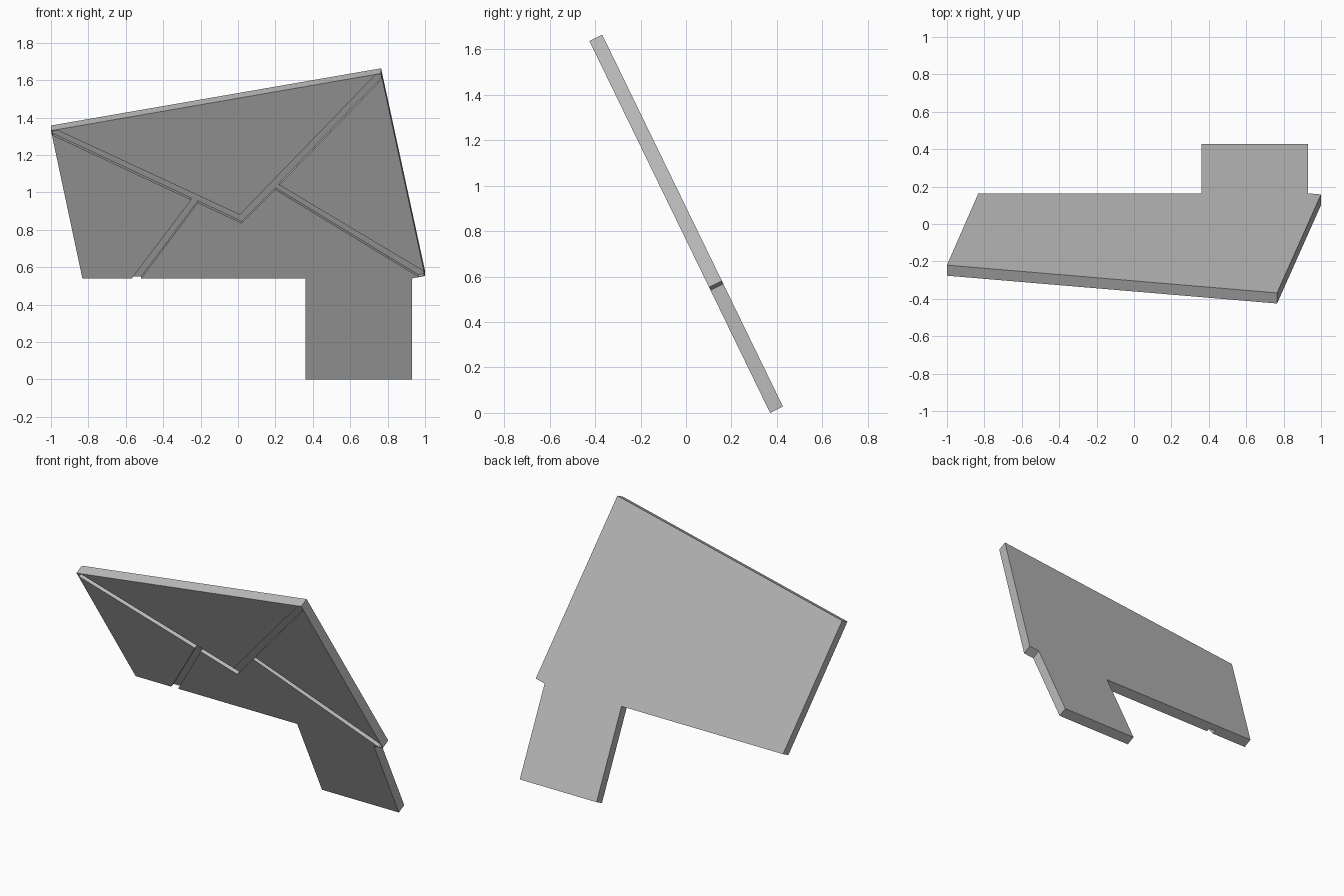
import bpy
import bmesh
from mathutils import Vector

cube = bpy.data.objects.get("Cube")
if cube:
    bpy.data.objects.remove(cube, do_unlink=True)

THICKNESS = 0.063
GROOVE_DEPTH = 0.024
FOOT_Y = 0.37      # front face at z = 0
LEAN = 0.486       # forward lean per unit of height
INWARD = Vector((0, 1, LEAN)).normalized()

grey = bpy.data.materials.new("plain_grey")
grey.use_nodes = True
colour = (0.5, 0.5, 0.5, 1)
grey.diffuse_color = colour
grey.node_tree.nodes["Principled BSDF"].inputs["Base Color"].default_value = colour


def leaning_prism(name, outline, start, end):
    """Extrude an (x, z) outline on the leaning front face along its normal."""
    bm = bmesh.new()
    base = [bm.verts.new(Vector((x, FOOT_Y - LEAN * z, z)) + INWARD * start)
            for x, z in outline]
    face = bm.faces.new(base)
    grown = bmesh.ops.extrude_face_region(bm, geom=[face])["geom"]
    bmesh.ops.translate(bm, vec=INWARD * (end - start),
                        verts=[g for g in grown if isinstance(g, bmesh.types.BMVert)])
    bmesh.ops.recalc_face_normals(bm, faces=bm.faces)
    mesh = bpy.data.meshes.new(name)
    bm.to_mesh(mesh)
    bm.free()
    mesh.materials.append(grey)
    obj = bpy.data.objects.new(name, mesh)
    bpy.context.collection.objects.link(obj)
    return obj


# Leaning slab with a square leg
slab = leaning_prism("leaning_panel", [
    (-1, 1.33), (0.765, 1.636), (1, 0.553), (0.93, 0.54),
    (0.93, 0), (0.362, 0), (0.362, 0.54), (-0.832, 0.54)], 0, THICKNESS)

# Branching groove: a wide V with two side channels
groove = leaning_prism("groove_cutter", [
    (-0.99, 1.305), (-0.995, 1.327), (-0.965, 1.332),
    (0.01, 0.88), (0.735, 1.628), (0.762, 1.632), (0.768, 1.605),
    (0.22, 1.04), (0.99, 0.58), (0.994, 0.556), (0.965, 0.549),
    (0.2, 1.015), (0.02, 0.835), (-0.215, 0.945),
    (-0.525, 0.53), (-0.575, 0.53), (-0.25, 0.96)], -0.05, GROOVE_DEPTH)
groove.hide_render = True

cut = slab.modifiers.new("groove", 'BOOLEAN')
cut.operation = 'DIFFERENCE'
cut.solver = 'EXACT'
cut.object = groove
bpy.context.view_layer.objects.active = slab
slab.select_set(True)
bpy.ops.object.modifier_apply(modifier=cut.name)
bpy.data.objects.remove(groove, do_unlink=True)
